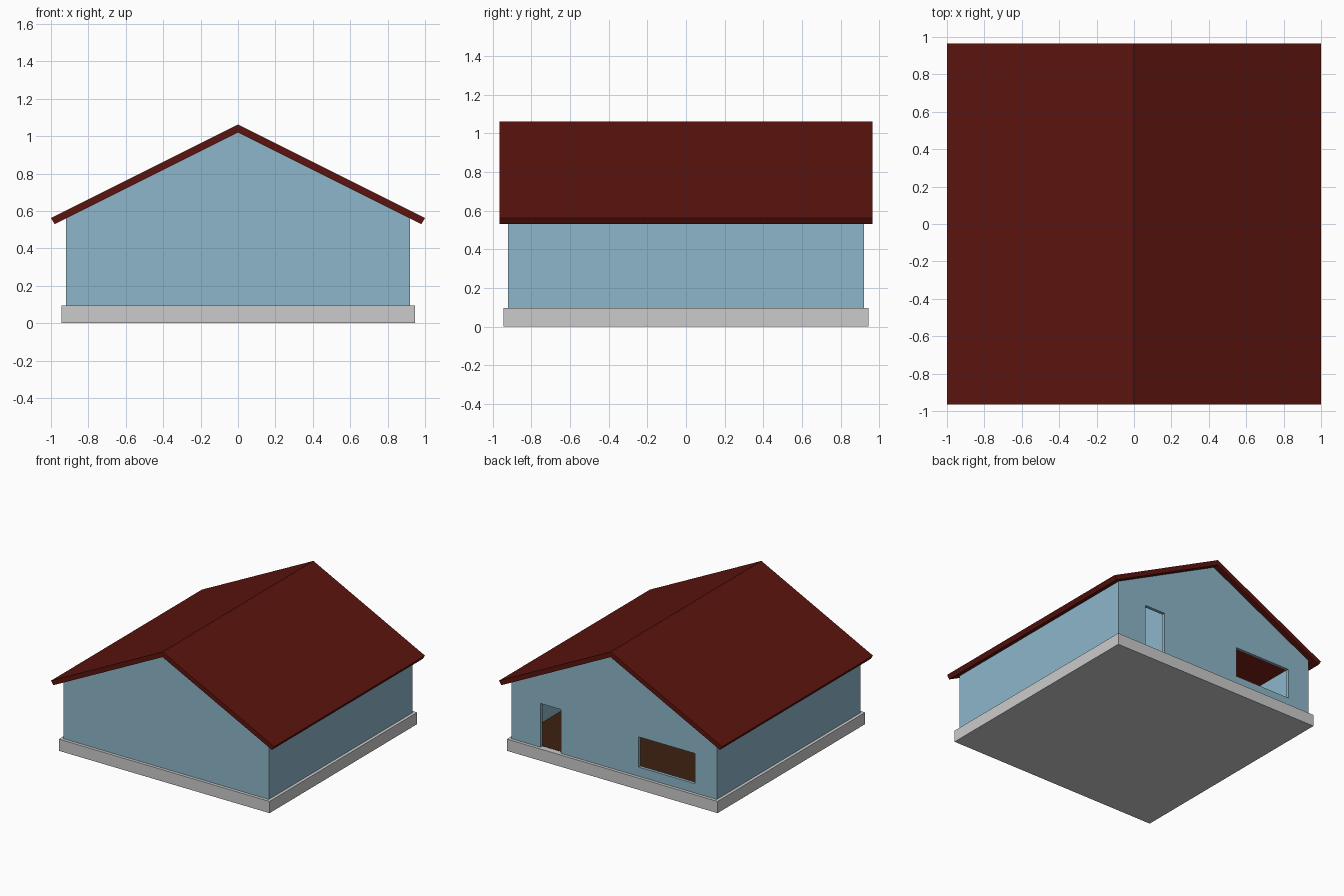
import bpy

if "Cube" in bpy.data.objects:
    bpy.data.objects.remove(bpy.data.objects["Cube"])

def material(name, color):
    m = bpy.data.materials.new(name)
    m.diffuse_color = (*color, 1)
    m.use_nodes = True
    m.node_tree.nodes["Principled BSDF"].inputs["Base Color"].default_value = m.diffuse_color
    return m

def prism(name, profile, y0, y1, mat=None):
    """Extrude a counter-clockwise (x, z) profile from y0 to y1."""
    n = len(profile)
    verts = [(x, y, z) for y in (y0, y1) for x, z in profile]
    faces = [tuple(range(n)), tuple(reversed(range(n, 2 * n)))]
    faces += [(i, i + n, (i + 1) % n + n, (i + 1) % n) for i in range(n)]
    mesh = bpy.data.meshes.new(name)
    mesh.from_pydata(verts, [], faces)
    obj = bpy.data.objects.new(name, mesh)
    bpy.context.collection.objects.link(obj)
    if mat:
        mesh.materials.append(mat)
    return obj

def box(name, x0, x1, y0, y1, z0, z1, mat=None):
    return prism(name, [(x0, z0), (x1, z0), (x1, z1), (x0, z1)], y0, y1, mat)

blue = material("wall_blue", (0.27, 0.47, 0.59))
red = material("roof_red", (0.107, 0.007, 0.0044))
brown = material("floor_brown", (0.045, 0.015, 0.005))

BASE, W, T = 0.095, 0.92, 0.025   # slab height, wall half-width, wall thickness
RIDGE, PITCH = 1.02, 0.5          # underside of the roof
IN = W - T

# Foundation slab and floor
box("foundation", -0.945, 0.945, -0.945, 0.945, 0, BASE)
box("floor", -IN, IN, -IN, IN, BASE - 0.01, BASE + 0.002, brown)

# Gabled wall shell
eave = RIDGE - PITCH * W
walls = prism("walls", [(-W, BASE), (W, BASE), (W, eave), (0, RIDGE), (-W, eave)],
              -W, W, blue)

# Two rooms, leaving a partition, plus the back door and window
cutters = [
    box("main_room_cutter", -IN, 0.305, -IN, IN, 0, 1.5, blue),
    box("side_room_cutter", 0.33, IN, -IN, IN, 0, 1.5, blue),
    box("door_cutter", 0.475, 0.66, 0.8, 1.1, 0, 0.45, blue),
    box("window_cutter", -0.725, -0.22, 0.8, 1.1, 0.17, 0.415, blue),
]
for c in cutters:
    mod = walls.modifiers.new(c.name, 'BOOLEAN')
    mod.operation = 'DIFFERENCE'
    mod.solver = 'EXACT'
    mod.object = c
    c.hide_render = True
    c.display_type = 'WIRE'

# Folded roof sheet with square-cut eaves
top = 1.062
prism("roof", [(0, RIDGE), (0.98, RIDGE - PITCH * 0.98), (1.0, top - PITCH), (0, top),
               (-1.0, top - PITCH), (-0.98, RIDGE - PITCH * 0.98)], -0.966, 0.966, red)
